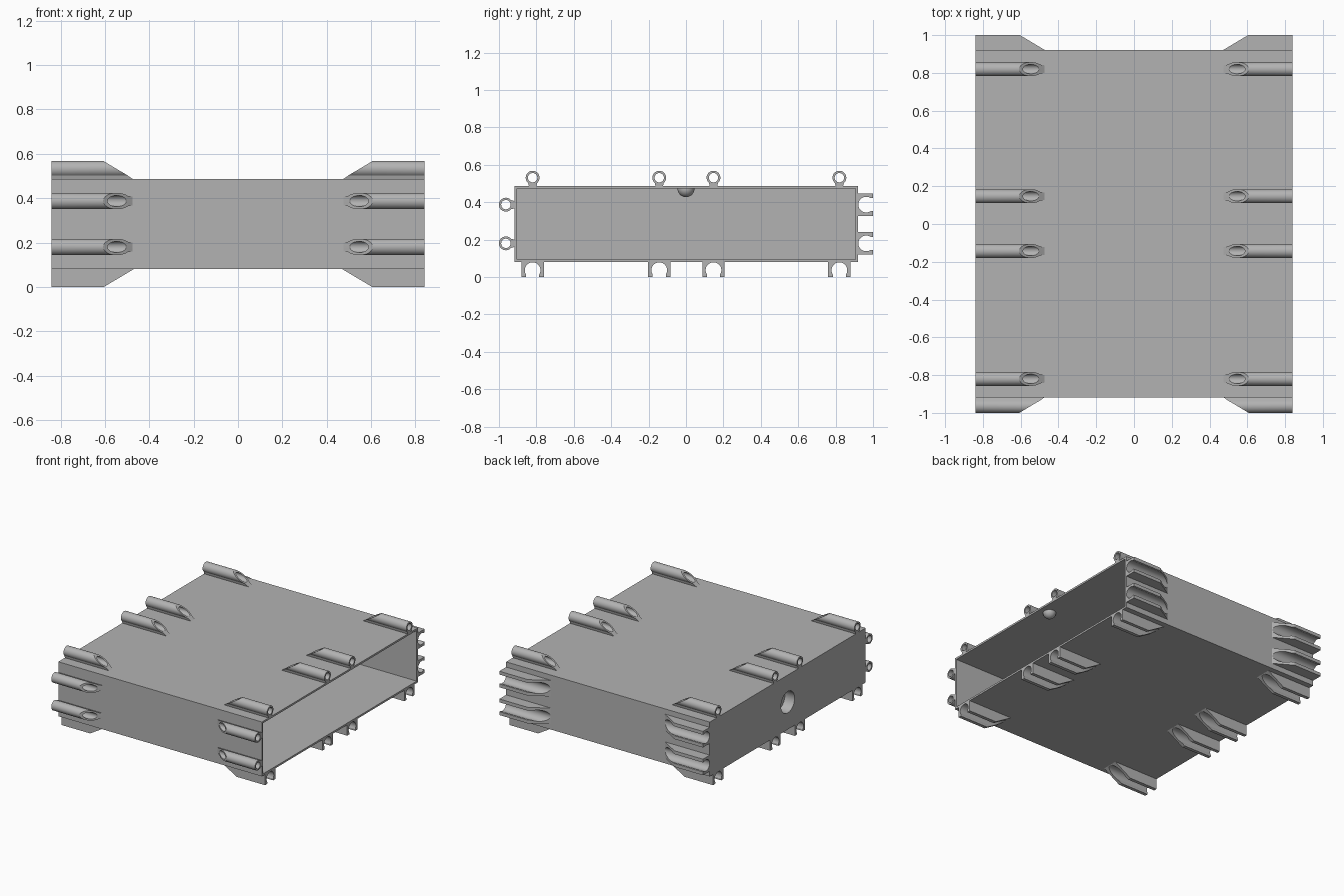
import bpy, bmesh
from math import cos, sin, pi, radians

if "Cube" in bpy.data.objects:
    bpy.data.objects.remove(bpy.data.objects["Cube"])

HALF_X, FRONT, BACK = 0.84, -0.918, 0.92
BOTTOM, TOP, WALL = 0.08, 0.486, 0.014
MID_Z = (BOTTOM + TOP) / 2

grey = bpy.data.materials.new("plain_grey")
grey.use_nodes = True
grey.diffuse_color = (0.45, 0.45, 0.45, 1)
grey.node_tree.nodes["Principled BSDF"].inputs["Base Color"].default_value = (0.45, 0.45, 0.45, 1)


def finish(name, bm, smooth=True):
    bmesh.ops.recalc_face_normals(bm, faces=bm.faces)
    mesh = bpy.data.meshes.new(name)
    bm.to_mesh(mesh)
    bm.free()
    obj = bpy.data.objects.new(name, mesh)
    bpy.context.collection.objects.link(obj)
    mesh.materials.append(grey)
    if smooth:
        bpy.ops.object.select_all(action="DESELECT")
        obj.select_set(True)
        bpy.context.view_layer.objects.active = obj
        bpy.ops.object.shade_smooth_by_angle(angle=radians(30))
    return obj


def block(name, x0, x1, y0, y1, z0, z1):
    bm = bmesh.new()
    bmesh.ops.create_cube(bm, size=1)
    for v in bm.verts:
        v.co.x = x1 if v.co.x > 0 else x0
        v.co.y = y1 if v.co.y > 0 else y0
        v.co.z = z1 if v.co.z > 0 else z0
    return finish(name, bm, smooth=False)


def cut(target, cutter):
    mod = target.modifiers.new("cut", "BOOLEAN")
    mod.operation, mod.solver, mod.object = "DIFFERENCE", "EXACT", cutter
    cutter.hide_render = True
    cutter.hide_viewport = True


# Sleeve: box open at the +x end, closed end with a round finger recess
sleeve = block("sleeve_box", -HALF_X, HALF_X, FRONT, BACK, BOTTOM, TOP)
cavity = block("cavity_cutter", -HALF_X + 0.1, HALF_X + 0.1, FRONT + WALL, BACK - WALL,
               BOTTOM + WALL, TOP - WALL)
cut(sleeve, cavity)

bm = bmesh.new()
bmesh.ops.create_cone(bm, segments=48, radius1=0.08, radius2=0.08, depth=0.16, cap_ends=True)
for v in bm.verts:
    v.co = (v.co.z - HALF_X, v.co.y, v.co.x + MID_Z)
cut(sleeve, finish("recess_cutter", bm))

# Latch bump: half dome under the ceiling near the opening
bm = bmesh.new()
bmesh.ops.create_uvsphere(bm, u_segments=32, v_segments=16, radius=0.045)
bmesh.ops.bisect_plane(bm, geom=bm.verts[:] + bm.edges[:] + bm.faces[:], plane_co=(0, 0, 0.005),
                       plane_no=(0, 0, 1), clear_outer=True)
bmesh.ops.translate(bm, verts=bm.verts, vec=(HALF_X - 0.08, 0, TOP - WALL))
finish("latch_bump", bm)


# Each side maps (offset along the side, height above the side) to (y, z)
SIDES = {
    "top": lambda u, h: (u, TOP + h),
    "bottom": lambda u, h: (u, BOTTOM - h),
    "front": lambda u, h: (FRONT - h, u),
    "back": lambda u, h: (BACK + h, u),
}


def section(bm, profile, side, offset, end, slanted):
    """One end of a rail; the inner end slopes down to the box surface."""
    ring = []
    for u, h in profile:
        x = 0.47 + 1.68 * max(h, 0) if slanted else HALF_X
        ring.append(bm.verts.new((end * x, *SIDES[side](u + offset, h))))
    return ring


def bridge(bm, a, b):
    n = len(a)
    for i in range(n):
        j = (i + 1) % n
        bm.faces.new((a[i], a[j], b[j], b[i]))


# Tube profile: ring on a short neck
N = 40
angles = [2 * pi * (i + 0.5) / N for i in range(N)]
tube_inner = [(0.025 * cos(a), 0.045 + 0.025 * sin(a)) for a in angles]
tube_outer = []
for a in angles:
    u, h = 0.037 * cos(a), 0.045 + 0.037 * sin(a)
    tube_outer.append((u, -0.003) if sin(a) < 0 and abs(u) < 0.024 else (u, h))

# Clip profile: block with an open round channel
start, stop = radians(146), radians(394)
arc = [start + (stop - start) * i / 28 for i in range(29)]
clip = [(-0.06, 0), (-0.06, 0.08), (-0.035, 0.08)]
clip += [(0.042 * cos(a), 0.0435 + 0.042 * sin(a)) for a in arc]
clip += [(0.035, 0.08), (0.06, 0.08), (0.06, 0)]


def tube(name, side, offset, end):
    bm = bmesh.new()
    o0, o1 = (section(bm, tube_outer, side, offset, end, s) for s in (False, True))
    i0, i1 = (section(bm, tube_inner, side, offset, end, s) for s in (False, True))
    for a, b in ((o0, o1), (o1, i1), (i1, i0), (i0, o0)):
        bridge(bm, a, b)
    finish(name, bm)


def channel(name, side, offset, end):
    bm = bmesh.new()
    a, b = (section(bm, clip, side, offset, end, s) for s in (False, True))
    bridge(bm, a, b)
    bm.faces.new(a)
    bm.faces.new(b)
    finish(name, bm)


# Tubes on top and front, matching clips below and behind, at both ends
ROWS_Y = (-0.82, -0.143, 0.147, 0.82)
ROWS_Z = (0.18, 0.387)
for end, label in ((1, "left"), (-1, "right")):
    for i, y in enumerate(ROWS_Y, 1):
        tube(f"top_tube_{label}_{i}", "top", y, end)
        channel(f"bottom_clip_{label}_{i}", "bottom", y, end)
    for i, z in enumerate(ROWS_Z, 1):
        tube(f"front_tube_{label}_{i}", "front", z, end)
        channel(f"back_clip_{label}_{i}", "back", z, end)
